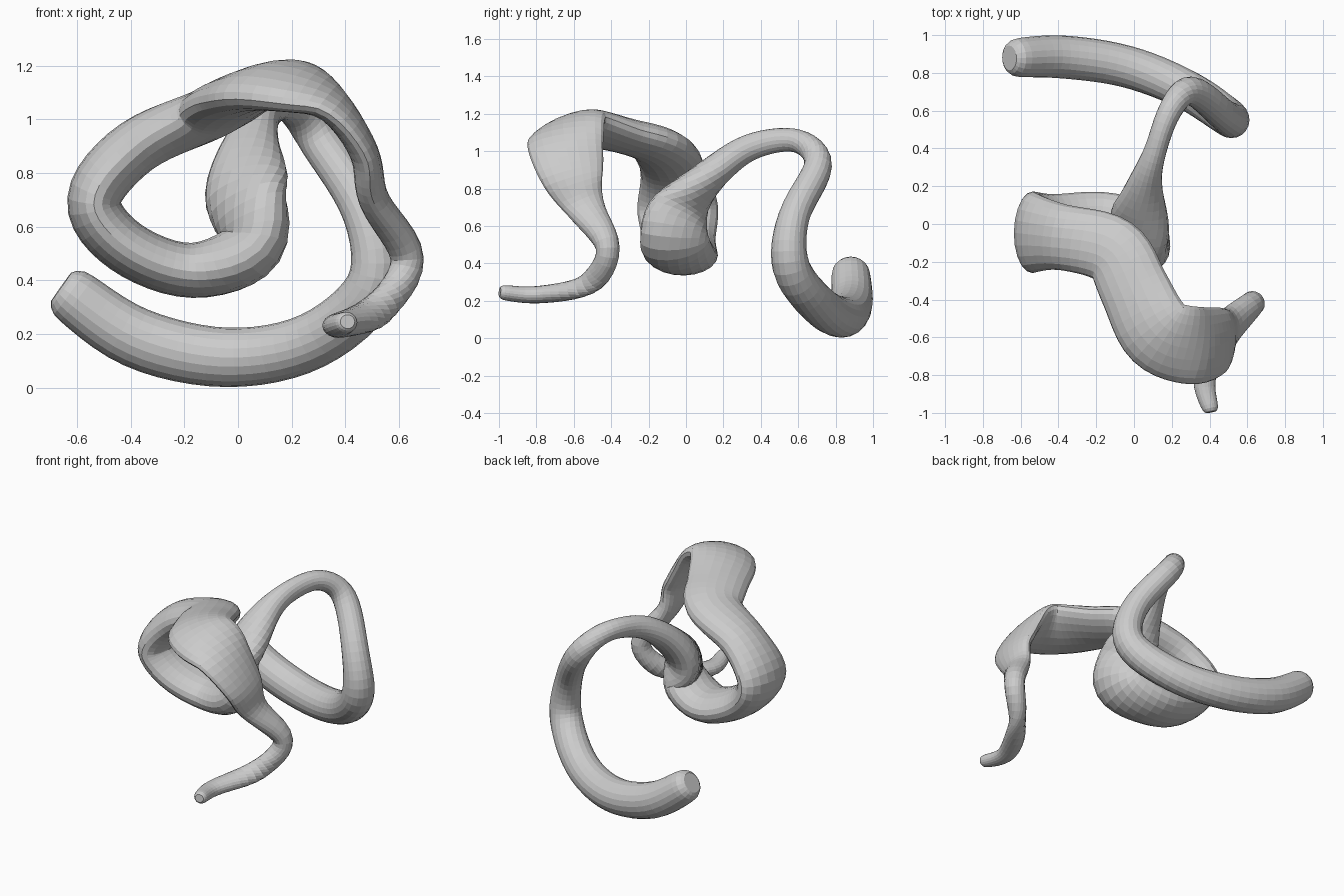
import bpy, bmesh, math
from mathutils import Vector

if "Cube" in bpy.data.objects:
    bpy.data.objects.remove(bpy.data.objects["Cube"])

SIDES, STEPS = 20, 6

# Directions in which the section is widest
E, N, UP = Vector((1, 0, 0)), Vector((0, 1, 0)), Vector((0, 0, 1))
NE, NW, W, TILT = (E + N).normalized(), (N - E).normalized(), -E, UP / 4

# Round back arc: x, y, z, radius
ROUND = [
    (-.63, .88, .355, .107),
    (-.38, .885, .185, .118),
    (-.04, .835, .112, .115),
    (.28, .71, .175, .11),
    (.505, .56, .38, .105),
    (.475, .575, .65, .087),
    (.3, .71, .925, .08),
]

# Flattened part: x, y, z, half width, half thickness, width direction
FLAT = [
    (.19, .6, 1.055, .065, .065, W + N / 2),    # narrow bridge
    (.11, .38, 1.035, .062, .072, W),
    (.055, .2, .93, .1, .085, W),
    (.03, -.01, .72, .19, .115, NW),            # paddle and lower loop
    (.06, -.065, .53, .195, .125, N + W / 4),
    (-.17, -.01, .435, .188, .107, N),
    (-.42, -.035, .525, .2, .105, N),
    (-.54, -.045, .7, .225, .108, N),
    (-.38, -.07, .9, .18, .108, N),
    (-.11, -.14, 1.02, .19, .1, N + E / 2),     # broad upper ribbon
    (0, -.34, 1.085, .195, .09, E + TILT),
    (.13, -.58, 1.13, .22, .085, NE + TILT),
    (.33, -.645, 1.075, .218, .065, N + TILT),
    (.47, -.61, .88, .18, .057, N),
    (.505, -.54, .7, .11, .06, N),              # slender tail
    (.635, -.415, .48, .067, .067, N),
    (.52, -.52, .29, .072, .058, NE),
    (.375, -.79, .232, .065, .048, E),
    (.405, -.98, .245, .045, .042, E),
]
STATIONS = [(*s, s[-1], N) for s in ROUND] + FLAT
LAST = len(STATIONS) - 1


def spline(p0, p1, p2, p3, t):
    return (2 * p1 + (p2 - p0) * t + (2 * p0 - 5 * p1 + 4 * p2 - p3) * t * t
            + (3 * p1 - p0 - 3 * p2 + p3) * t ** 3) / 2


def sample(f):
    """Centre, half sizes and width direction at path position f."""
    i = min(int(f), LAST - 1)
    s = [STATIONS[min(max(k, 0), LAST)] for k in range(i - 1, i + 3)]
    t = f - i
    centre = spline(*[Vector(q[:3]) for q in s], t)
    a, b = (spline(*[q[k] for q in s], t) for k in (3, 4))
    return centre, a, b, s[1][5].lerp(s[2][5], t)


bm = bmesh.new()
rings = []


def add_ring(f, scale=1.0, push=0.0):
    c, a, b, hint = sample(f)
    tan = (sample(min(f + .05, LAST))[0] - sample(max(f - .05, 0))[0]).normalized()
    w = (hint - tan * hint.dot(tan)).normalized()
    n = tan.cross(w)
    c = c + tan * push
    ring = []
    for k in range(SIDES):
        u = 2 * math.pi * k / SIDES
        ring.append(bm.verts.new(c + w * (a * scale * math.cos(u)) + n * (b * scale * math.sin(u))))
    rings.append(ring)


# Sweep the section along the path, with rounded ends
add_ring(0, .5, -.042)
add_ring(0, .85, -.03)
for j in range(LAST * STEPS + 1):
    add_ring(j / STEPS)
add_ring(LAST, .85, .012)
add_ring(LAST, .5, .02)

for r, q in zip(rings, rings[1:]):
    for k in range(SIDES):
        m = (k + 1) % SIDES
        bm.faces.new((r[k], r[m], q[m], q[k]))
bm.faces.new(rings[0][::-1])
bm.faces.new(rings[-1])

# Soften the joins between stations
for _ in range(3):
    bmesh.ops.smooth_vert(bm, verts=bm.verts, factor=.5, use_axis_x=True,
                          use_axis_y=True, use_axis_z=True)
bmesh.ops.recalc_face_normals(bm, faces=bm.faces)

mesh = bpy.data.meshes.new("twisted_ribbon")
bm.to_mesh(mesh)
bm.free()
obj = bpy.data.objects.new("twisted_ribbon", mesh)
bpy.context.collection.objects.link(obj)

grey = bpy.data.materials.new("plain grey")
grey.diffuse_color = (.6, .6, .6, 1)
grey.use_nodes = True
grey.node_tree.nodes["Principled BSDF"].inputs["Base Color"].default_value = grey.diffuse_color
mesh.materials.append(grey)
